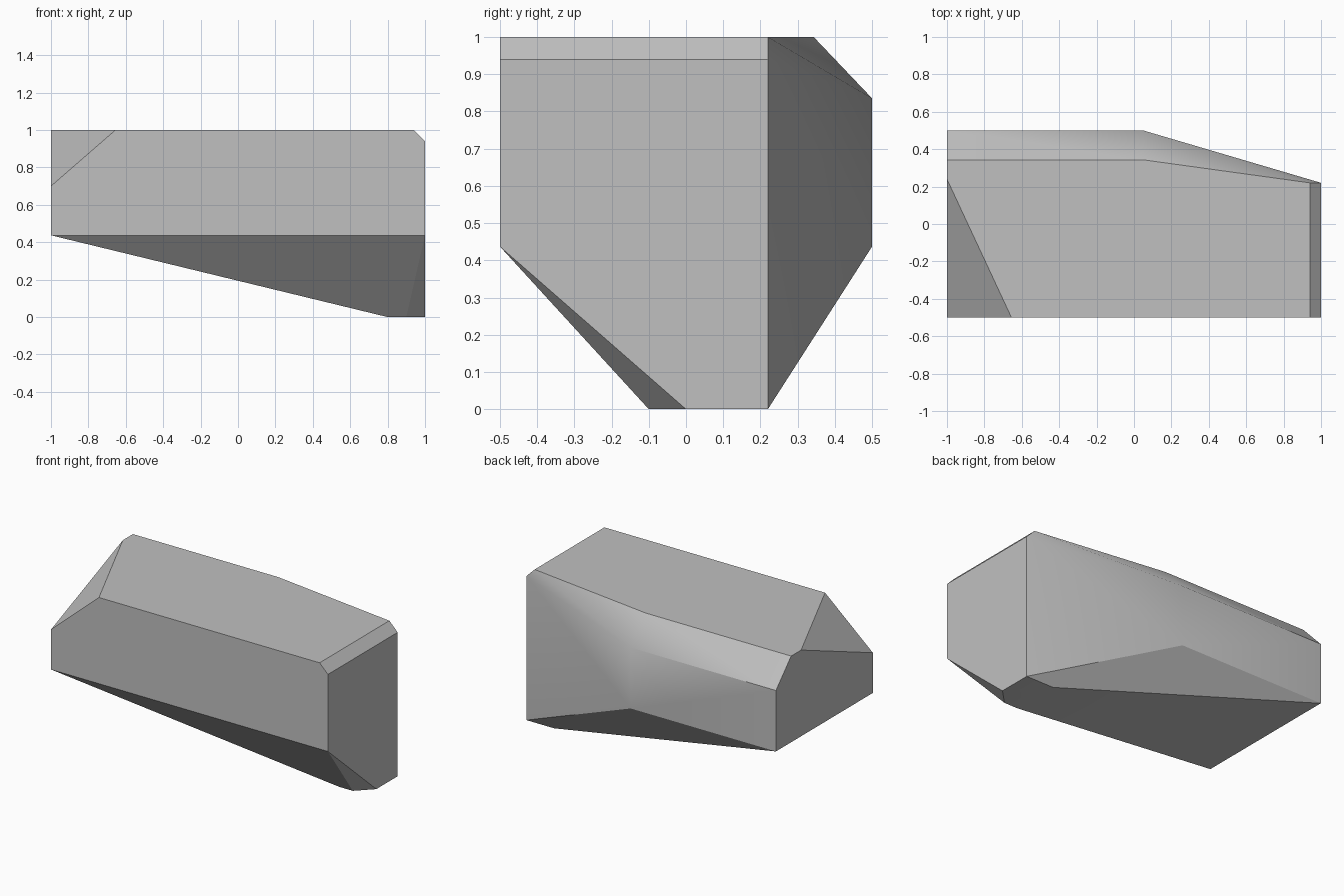
import bpy
import bmesh
import math

default_cube = bpy.data.objects.get("Cube")
if default_cube:
    bpy.data.objects.remove(default_cube, do_unlink=True)

# Main levels of the block
FRONT, BACK, END = -0.5, 0.5, 0.22
BELLY, SHOULDER, TOP = 0.437, 0.835, 1.0
BEND = 0.05   # where the back wall turns inward
LIP = 0.94    # start of the small end bevel


def make_material(name, value):
    material = bpy.data.materials.new(name)
    material.use_nodes = True
    colour = (value, value, value, 1)
    material.diffuse_color = colour
    shader = material.node_tree.nodes["Principled BSDF"]
    shader.inputs["Base Color"].default_value = colour
    shader.inputs["Roughness"].default_value = 0.9
    return material


def make_hull(name, points, material):
    """Wrap chiselled corner points in flat facets."""
    bm = bmesh.new()
    for point in points:
        bm.verts.new(point)
    bmesh.ops.convex_hull(bm, input=bm.verts[:])
    bmesh.ops.dissolve_limit(bm, angle_limit=math.radians(1),
                             verts=bm.verts[:], edges=bm.edges[:])
    bmesh.ops.recalc_face_normals(bm, faces=bm.faces[:])
    mesh = bpy.data.meshes.new(name)
    bm.to_mesh(mesh)
    bm.free()
    mesh.materials.append(material)
    obj = bpy.data.objects.new(name, mesh)
    bpy.context.collection.objects.link(obj)
    return obj


# Front wall with its clipped upper corner
points = [(-1, FRONT, BELLY), (1, FRONT, BELLY), (1, FRONT, LIP),
          (LIP, FRONT, TOP), (-0.655, FRONT, TOP), (-1, FRONT, 0.7)]

# Flat top, narrowing toward the bevelled end
points += [(-1, 0.24, TOP), (-1, 0.343, TOP), (BEND, 0.343, TOP),
           (LIP, END, TOP), (1, END, LIP)]

# Back wall
for x in (-1, BEND):
    points += [(x, BACK, z) for z in (BELLY, SHOULDER)]

# Small footprint under the deep end
points += [(x, y, 0) for x, y in
           ((0.8, -0.1), (0.9, -0.1), (1, 0), (1, END), (0.8, END))]

rock = make_hull("rock_block", points, make_material("stone_grey", 0.53))

# Soften only the shallow facet edges
bpy.ops.object.select_all(action="DESELECT")
rock.select_set(True)
bpy.context.view_layer.objects.active = rock
bpy.ops.object.shade_smooth_by_angle(angle=math.radians(30))
